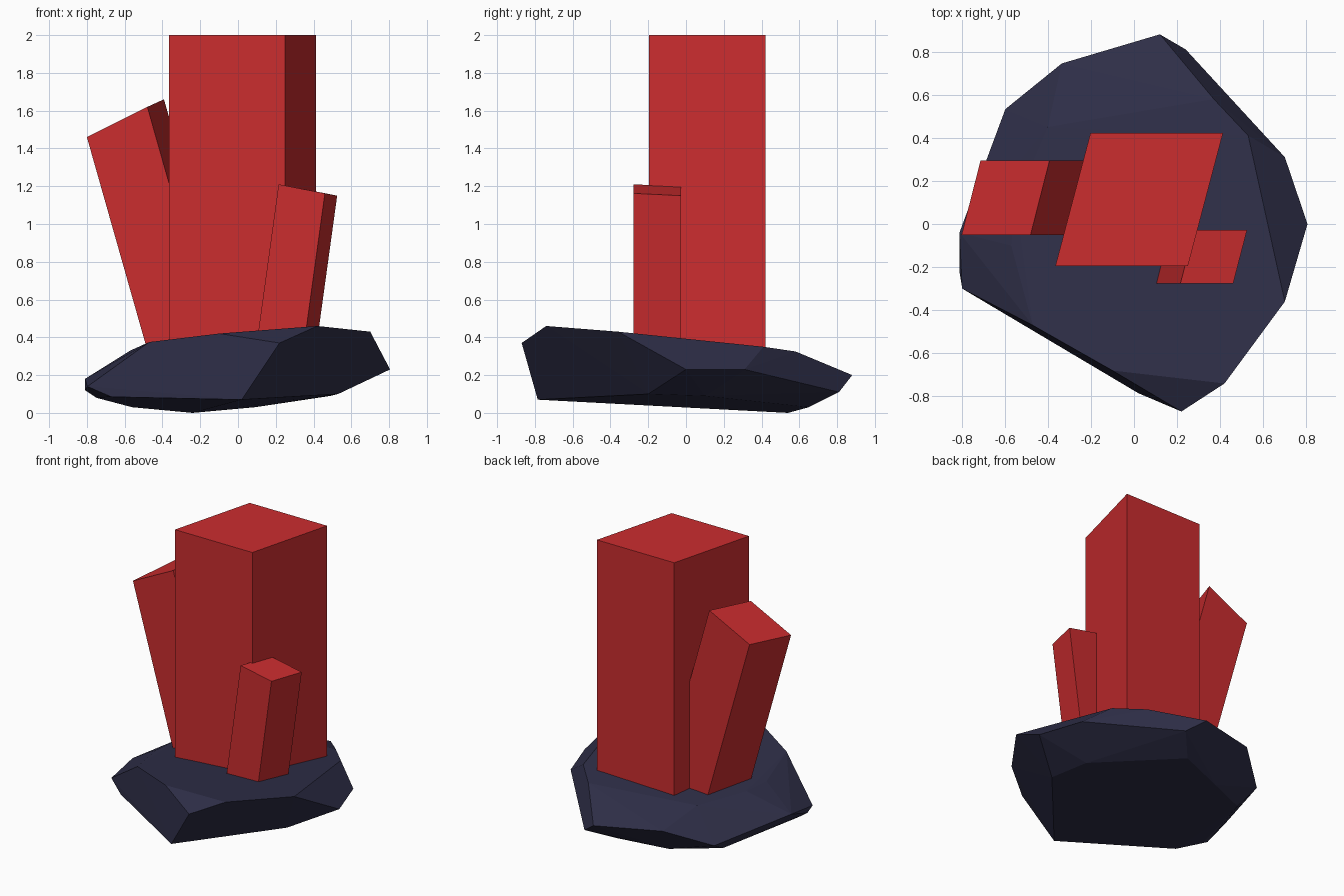
import bpy, bmesh
from mathutils import Vector

if "Cube" in bpy.data.objects:
    bpy.data.objects.remove(bpy.data.objects["Cube"])


def material(name, rgb):
    m = bpy.data.materials.new(name)
    m.diffuse_color = (*rgb, 1)
    m.use_nodes = True
    m.node_tree.nodes["Principled BSDF"].inputs["Base Color"].default_value = m.diffuse_color
    return m


def finish(name, bm, mat):
    bmesh.ops.recalc_face_normals(bm, faces=bm.faces)
    me = bpy.data.meshes.new(name)
    bm.to_mesh(me)
    bm.free()
    me.materials.append(mat)
    ob = bpy.data.objects.new(name, me)
    bpy.context.collection.objects.link(ob)
    return ob


red = material("crystal red", (0.6, 0.026, 0.028))
slate = material("dark slate", (0.028, 0.028, 0.065))


# Crystal: slanted four-sided prism from a tip corner, two tip edges and its axis
def crystal(name, corner, across, back, axis):
    c, a, b, d = map(Vector, (corner, across, back, axis))
    bm = bmesh.new()
    face = bm.faces.new([bm.verts.new(p) for p in (c, c + a, c + a + b, c + b)])
    ext = bmesh.ops.extrude_face_region(bm, geom=[face], use_keep_orig=True)
    for v in ext["geom"]:
        if isinstance(v, bmesh.types.BMVert):
            v.co += d
    return finish(name, bm, red)


crystal("main_crystal", (-0.365, -0.195, 2), (0.615, 0, 0), (0.163, 0.617, 0), (0, 0, -1.8))
crystal("left_crystal", (-0.80, -0.05, 1.46), (0.32, 0, 0.16), (0.088, 0.345, 0.04), (0.36, 0, -1.27))
crystal("right_crystal", (0.215, -0.277, 1.21), (0.245, 0, -0.048), (0.065, 0.25, -0.012), (-0.131, 0, -0.95))

# Rock base: convex faceted boulder
top = [(0.42, -0.74, 0.46), (0.70, -0.36, 0.43), (0.53, 0.41, 0.35), (0.37, 0.58, 0.325),
       (-0.40, 0.45, 0.32), (-0.55, 0.10, 0.33), (-0.57, -0.10, 0.33),
       (-0.47, -0.47, 0.375), (-0.10, -0.68, 0.42)]
rim = [(0.22, -0.87, 0.37), (0.805, 0, 0.23), (0.70, 0.31, 0.23), (0.12, 0.88, 0.20),
       (0.24, 0.81, 0.11), (-0.335, 0.745, 0.23), (-0.597, 0.533, 0.115),
       (-0.81, -0.04, 0.18), (-0.81, -0.22, 0.12), (-0.797, -0.30, 0.14)]
under = [(0.02, -0.785, 0.07), (-0.67, -0.375, 0.085), (-0.75, -0.2, 0.08), (-0.56, 0.38, 0.03),
         (-0.24, 0.54, 0), (0.09, 0.65, 0.03), (0.49, 0.10, 0.09), (0.53, -0.20, 0.10)]
bm = bmesh.new()
for p in top + rim + under:
    bm.verts.new(p)
hull = bmesh.ops.convex_hull(bm, input=bm.verts)
loose = [v for v in bm.verts if not v.link_faces]
bmesh.ops.delete(bm, geom=loose, context="VERTS")
finish("rock_base", bm, slate)
